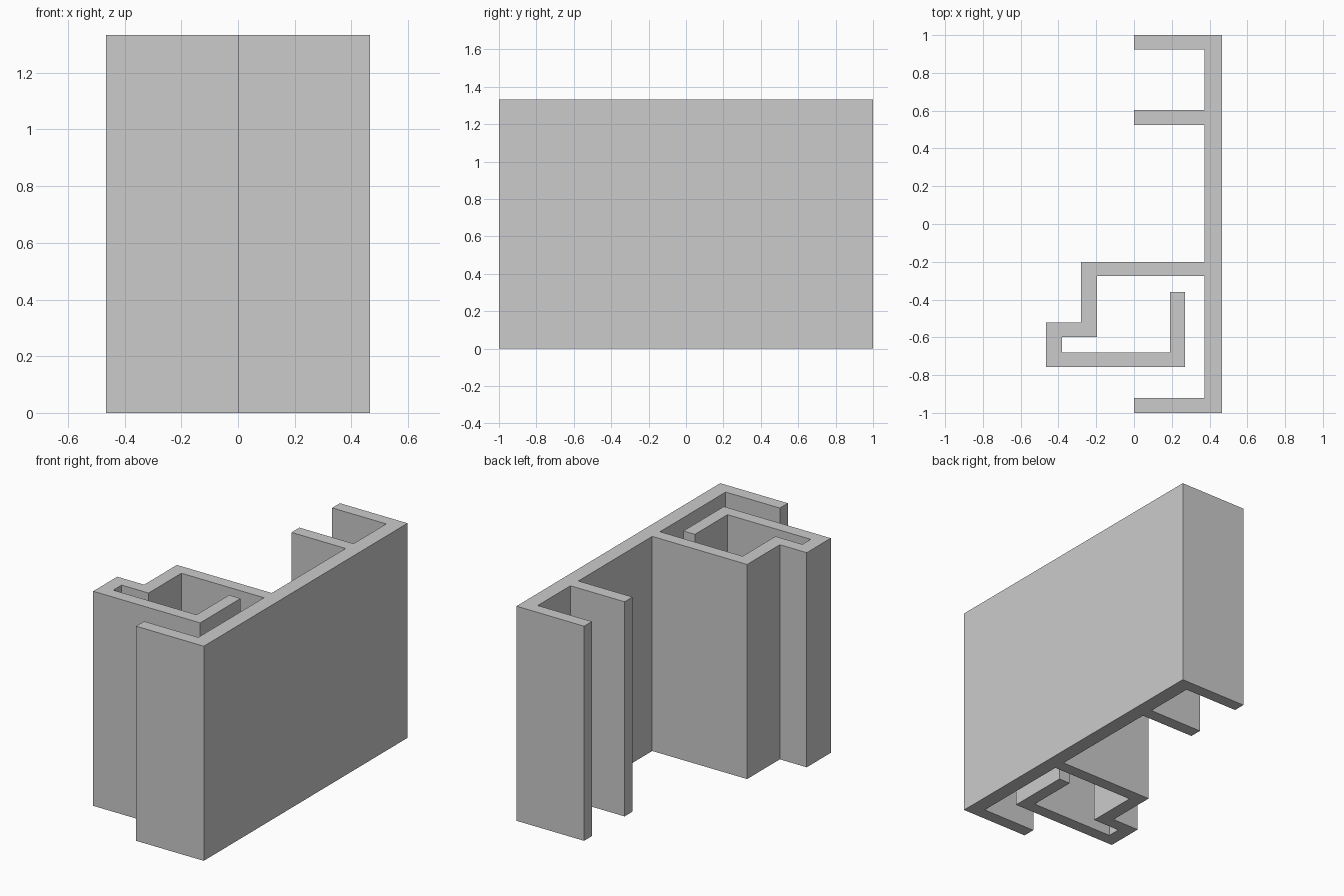
import bpy
import bmesh

if "Cube" in bpy.data.objects:
    bpy.data.objects.remove(bpy.data.objects["Cube"])

HEIGHT = 1.333
OUT = 0.465    # outer face of the back web (and left extreme)
WEB = 0.372    # inner face of the back web

# Cross-section outline, counter-clockwise seen from above
outline = [
    (OUT, -1), (OUT, 1),                                  # back web
    (0, 1), (0, 0.924), (WEB, 0.924),                     # rear flange
    (WEB, 0.603), (0, 0.603), (0, 0.525), (WEB, 0.525),   # middle flange
    (WEB, -0.2), (-0.28, -0.2), (-0.28, -0.521),          # hooked channel, outside
    (-OUT, -0.521), (-OUT, -0.757), (0.27, -0.757), (0.27, -0.36),
    (0.191, -0.36), (0.191, -0.68), (-0.381, -0.68),      # hooked channel, inside
    (-0.381, -0.598), (-0.196, -0.598), (-0.196, -0.276), (WEB, -0.276),
    (WEB, -0.921), (0, -0.921), (0, -1),                  # front flange
]


def extrude_profile(name, points, height):
    bm = bmesh.new()
    face = bm.faces.new([bm.verts.new((x, y, 0)) for x, y in points])
    result = bmesh.ops.extrude_face_region(bm, geom=[face], use_keep_orig=True)
    top = [g for g in result["geom"] if isinstance(g, bmesh.types.BMVert)]
    bmesh.ops.translate(bm, verts=top, vec=(0, 0, height))
    bmesh.ops.recalc_face_normals(bm, faces=bm.faces)
    mesh = bpy.data.meshes.new(name)
    bm.to_mesh(mesh)
    bm.free()
    obj = bpy.data.objects.new(name, mesh)
    bpy.context.collection.objects.link(obj)
    return obj


# Single continuous extruded rail
extrude_profile("extruded_rail", outline, HEIGHT)
